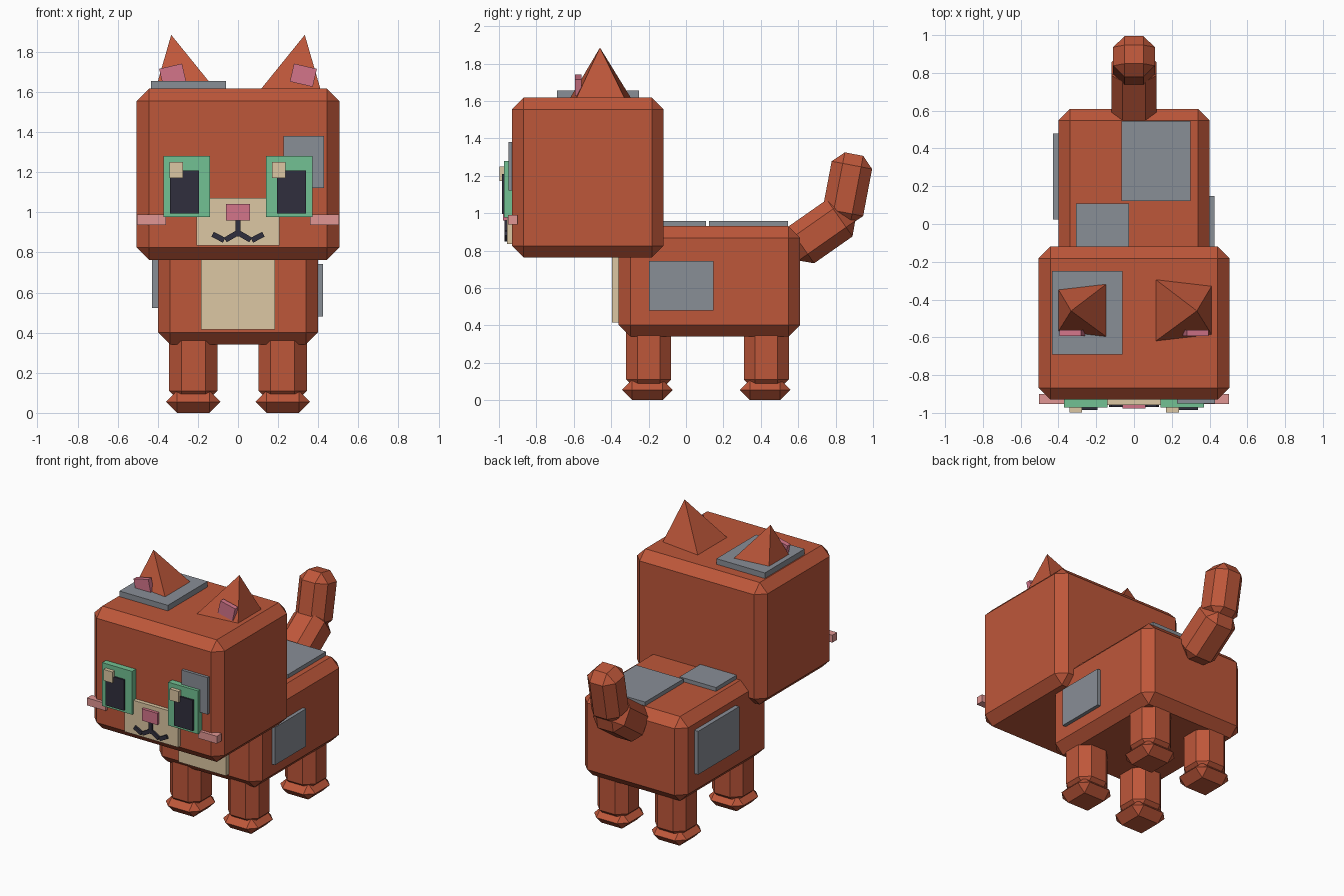
import bpy, bmesh, math
from mathutils import Matrix, Vector

if "Cube" in bpy.data.objects:
    bpy.data.objects.remove(bpy.data.objects["Cube"])


def material(name, rgb):
    m = bpy.data.materials.new(name)
    lin = [((c / 255 + 0.055) / 1.055) ** 2.4 for c in rgb]
    m.diffuse_color = (*lin, 1)
    m.use_nodes = True
    m.node_tree.nodes["Principled BSDF"].inputs["Base Color"].default_value = m.diffuse_color
    return m


FUR = material("rust_fur", (190, 87, 58))
GREY = material("grey_patch", (137, 142, 150))
CREAM = material("cream", (220, 199, 163))
GREEN = material("green_iris", (114, 193, 147))
DARK = material("dark_pupil", (48, 47, 61))
PINK = material("pink", (211, 117, 138))
BLUSH = material("pale_blush", (225, 150, 147))


def finish(name, bm, mat):
    bmesh.ops.recalc_face_normals(bm, faces=bm.faces)
    me = bpy.data.meshes.new(name)
    bm.to_mesh(me)
    bm.free()
    me.materials.append(mat)
    ob = bpy.data.objects.new(name, me)
    bpy.context.collection.objects.link(ob)
    return ob


def block(name, mat, center, size, bevel=0, tilt=0, axis='Y'):
    """Box with optional chamfer and tilt in degrees."""
    bm = bmesh.new()
    bmesh.ops.create_cube(bm, size=1)
    bmesh.ops.scale(bm, vec=size, verts=bm.verts)
    if bevel:
        bmesh.ops.bevel(bm, geom=bm.edges[:], offset=bevel, segments=1,
                        profile=0.5, affect='EDGES')
    ob = finish(name, bm, mat)
    rot = Matrix.Rotation(math.radians(tilt), 4, axis)
    ob.data.transform(Matrix.Translation(center) @ rot)
    return ob


def span(name, mat, x, y, z, bevel=0):
    """Box given by its extents on each axis."""
    pairs = (x, y, z)
    return block(name, mat, Vector([(a + b) / 2 for a, b in pairs]),
                 Vector([abs(b - a) for a, b in pairs]), bevel)


def mirrored(s, x):
    return (s * x[0], s * x[1])


# Body and head
span("body", FUR, (-0.4, 0.4), (-0.36, 0.61), (0.34, 0.93), 0.062)
span("head", FUR, (-0.505, 0.505), (-0.93, -0.12), (0.763, 1.617), 0.062)

# Tail
block("tail_base", FUR, (0, 0.719, 0.902), (0.24, 0.24, 0.37), 0.06, -55, 'X')
block("tail_tip", FUR, (0, 0.863, 1.131), (0.22, 0.22, 0.376), 0.06, -10.8, 'X')

# Cream chest and muzzle
span("chest_patch", CREAM, (-0.184, 0.184), (-0.396, -0.34), (0.415, 0.8))
span("muzzle", CREAM, (-0.207, 0.207), (-0.957, -0.91), (0.835, 1.072))

# Grey fur patches
span("back_patch_rear", GREY, (-0.065, 0.3), (0.122, 0.545), (0.915, 0.957))
span("back_patch_front", GREY, (-0.308, -0.026), (-0.17, 0.108), (0.915, 0.957))
span("left_side_patch", GREY, (-0.43, -0.385), (0.025, 0.48), (0.522, 0.825))
span("right_side_patch", GREY, (0.385, 0.425), (-0.198, 0.147), (0.48, 0.743))
span("crown_patch", GREY, (-0.435, -0.06), (-0.69, -0.25), (1.6, 1.656))
span("brow_patch", GREY, (0.228, 0.43), (-0.95, -0.91), (1.122, 1.38))

# Nose and mouth stem
span("nose", PINK, (-0.06, 0.06), (-0.978, -0.94), (0.96, 1.042))
span("mouth_stem", DARK, (-0.013, 0.013), (-0.97, -0.94), (0.88, 0.97))

for s, side in ((-1, "left"), (1, "right")):
    # Legs and paws
    for y, place in ((-0.2, "front"), (0.43, "rear")):
        block(f"{place}_{side}_leg", FUR, (s * 0.223, y, 0.24),
              (0.24, 0.24, 0.38), 0.06)
        block(f"{place}_{side}_paw", FUR, (s * 0.223, y - 0.007, 0.055),
              (0.27, 0.27, 0.11), 0.0545)

    # Leaning four-sided ear and its pink inner plate
    bm = bmesh.new()
    base = [bm.verts.new((s * x, -0.457 + y, 1.612)) for x, y in
            ((0.112, 0.165), (0.412, 0.13), (0.412, -0.13), (0.112, -0.165))]
    apex = bm.verts.new((s * 0.333, -0.46, 1.885))
    bm.faces.new(base)
    for i in range(4):
        bm.faces.new((base[i], base[(i + 1) % 4], apex))
    finish(f"{side}_ear", bm, FUR)
    block(f"{side}_inner_ear", PINK, (s * 0.326, -0.577, 1.684),
          (0.117, 0.034, 0.092), 0, s * 13)

    # Eye: iris, pupil, and highlight on the same side of both eyes
    span(f"{side}_iris", GREEN, mirrored(s, (0.14, 0.371)),
         (-0.972, -0.91), (0.977, 1.28))
    span(f"{side}_pupil", DARK, mirrored(s, (0.194, 0.338)),
         (-0.984, -0.95), (0.995, 1.21))
    hx = s * 0.256 - 0.052
    span(f"{side}_eye_highlight", CREAM, (hx - 0.034, hx + 0.034),
         (-0.998, -0.96), (1.172, 1.25))

    # Cheek blush
    span(f"{side}_blush", BLUSH, mirrored(s, (0.358, 0.503)),
         (-0.952, -0.9), (0.938, 0.99))

    # Mouth curl made of two slanted bars
    block(f"{side}_mouth_inner", DARK, (s * 0.033, -0.955, 0.88),
          (0.07, 0.03, 0.027), 0, s * 30)
    block(f"{side}_mouth_outer", DARK, (s * 0.098, -0.955, 0.876),
          (0.065, 0.03, 0.027), 0, -s * 28)
